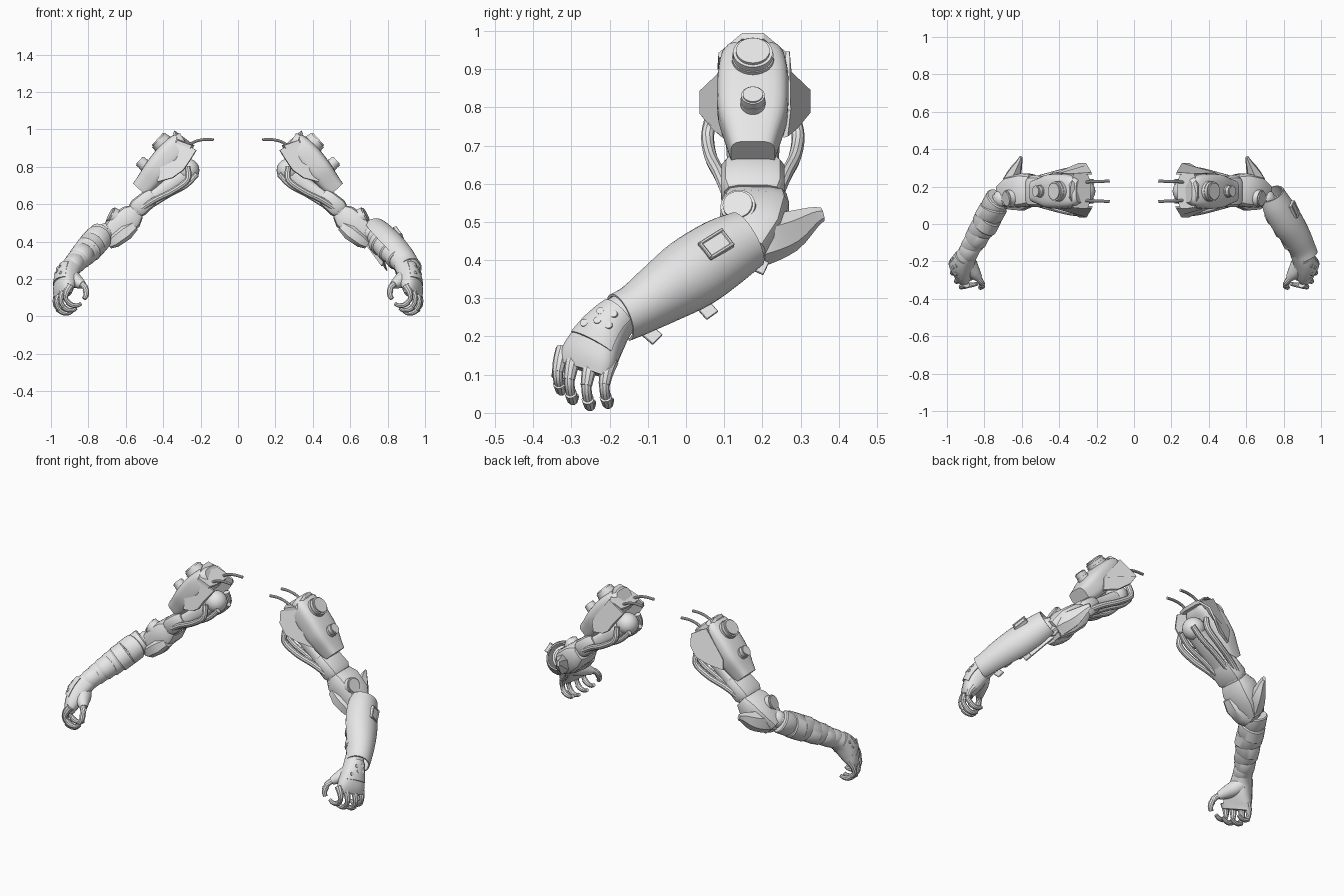
import bpy, bmesh, math
from mathutils import Vector, Matrix

old = bpy.data.objects.get("Cube")
if old:
    bpy.data.objects.remove(old, do_unlink=True)

GREY = (0.8, 0.8, 0.8, 1)
metal = bpy.data.materials.new("light_grey")
metal.use_nodes = True
metal.diffuse_color = GREY
metal.node_tree.nodes["Principled BSDF"].inputs["Base Color"].default_value = GREY


def add(name, bm, sides="LR", angle=35):
    """Emit a part for the left arm and, mirrored, for the right arm."""
    bmesh.ops.recalc_face_normals(bm, faces=bm.faces)
    for side in sides:
        me = bpy.data.meshes.new(name)
        bm.to_mesh(me)
        if side == "R":
            me.transform(Matrix.Scale(-1, 4, (1, 0, 0)))
            me.flip_normals()
        me.materials.append(metal)
        for p in me.polygons:
            p.use_smooth = True
        me.set_sharp_from_angle(angle=math.radians(angle))
        ob = bpy.data.objects.new(("left_" if side == "L" else "right_") + name, me)
        bpy.context.collection.objects.link(ob)
    bm.free()


def ring(n=20, power=2.0):
    out = []
    for i in range(n):
        c, s = math.cos(math.tau * (i + .5) / n), math.sin(math.tau * (i + .5) / n)
        out.append((math.copysign(abs(c) ** (2 / power), c), math.copysign(abs(s) ** (2 / power), s)))
    return out


def arc(degrees, wall=.1, n=22):
    half = math.radians(degrees) / 2
    turn = [math.pi / 2 - half + 2 * half * i / n for i in range(n + 1)]
    outer = [(math.cos(a), math.sin(a)) for a in turn]
    return outer + [(c * (1 - wall), s * (1 - wall)) for c, s in reversed(outer)]


def spline(rows, steps):
    """Catmull-Rom through rows of any length."""
    rows = [Vector(r) for r in rows]
    out = []
    for i in range(len(rows) - 1):
        a, b, c, d = rows[max(i - 1, 0)], rows[i], rows[i + 1], rows[min(i + 2, len(rows) - 1)]
        for k in range(steps):
            t = k / steps
            out.append(.5 * (2 * b + (c - a) * t + (2 * a - 5 * b + 4 * c - d) * t * t
                             + (3 * b - a - 3 * c + d) * t ** 3))
    return out + [rows[-1]]


def loft(name, rows, up=(0, 1, 0), prof=None, steps=5, sides="LR", axis=None, angle=35):
    """Sweep a profile along rows of x, y, z, half width, half height (along up)."""
    prof = prof or ring()
    rows = spline(rows, steps)
    bm = bmesh.new()
    loops = []
    for i, r in enumerate(rows):
        t = axis or rows[min(i + 1, len(rows) - 1)].to_3d() - rows[max(i - 1, 0)].to_3d()
        t = Vector(t[:3]).normalized()
        n = Vector(up)
        n = (n - t * n.dot(t)).normalized()
        w = t.cross(n)
        loops.append([bm.verts.new(Vector(r[:3]) + w * r[3] * c + n * r[4] * s) for c, s in prof])
    m = len(prof)
    for a, b in zip(loops, loops[1:]):
        for i in range(m):
            bm.faces.new((a[i], a[(i + 1) % m], b[(i + 1) % m], b[i]))
    bm.faces.new(loops[0])
    bm.faces.new(loops[-1])
    add(name, bm, sides, angle)


def tube(name, pts, r, end=None):
    k = len(pts) - 1
    radii = [r + ((end or r) - r) * i / k for i in range(k + 1)]
    loft(name, [(*p, q, q) for p, q in zip(pts, radii)], (0, 1, 0), ring(10), 6)


def frame(o, z, x):
    z = Vector(z).normalized()
    x = Vector(x)
    x = (x - z * x.dot(z)).normalized()
    m = Matrix((x, z.cross(x), z)).transposed().to_4x4()
    m.translation = o
    return m


def box(name, m, size, sides="LR"):
    bm = bmesh.new()
    bmesh.ops.create_cube(bm, size=1, matrix=m @ Matrix.Diagonal((*size, 1)))
    bmesh.ops.bevel(bm, geom=bm.edges[:], offset=min(size) * .25, segments=1, affect="EDGES")
    add(name, bm, sides, 20)


def disc(name, m, r, depth, top=.85):
    bm = bmesh.new()
    bmesh.ops.create_cone(bm, cap_ends=True, segments=28, radius1=r, radius2=r, depth=depth, matrix=m)
    if top < 1:
        rim = max(bm.faces, key=lambda f: (m.inverted() @ f.calc_center_median()).z)
        bmesh.ops.bevel(bm, geom=list(rim.edges), offset=r * (1 - top), segments=2, affect="EDGES")
    add(name, bm)


def ball(name, o, r):
    bm = bmesh.new()
    bmesh.ops.create_uvsphere(bm, u_segments=24, v_segments=14, radius=r, matrix=Matrix.Translation(o))
    add(name, bm)


def plate(name, pts, thick, sides="LR"):
    bm = bmesh.new()
    f = bm.faces.new([bm.verts.new(p) for p in pts])
    f.normal_update()
    shift = f.normal * thick
    new = bmesh.ops.extrude_face_region(bm, geom=[f], use_keep_orig=True)["geom"]
    bmesh.ops.translate(bm, vec=shift, verts=[v for v in new if isinstance(v, bmesh.types.BMVert)])
    add(name, bm, sides, 25)


# Shoulder frame: s runs down the arm, h points out of the armour
MID = .175
DOWN, OUT = Vector((.67, 0, -.74)), Vector((.74, 0, .67))


def sh(s, y, h):
    return Vector((.4, MID + y, .8)) + DOWN * s + OUT * h


# Shoulder armour: main shell, collar, side wings and caps
shell = [(-.18, .06, .005, .05), (-.15, .082, .012, .064), (-.09, .092, .018, .07), (-.02, .094, .018, .07),
         (.05, .09, .015, .066), (.12, .072, .01, .058), (.175, .058, .01, .05)]
loft("shoulder_shell", [(*sh(s, 0, h), b, a) for s, a, h, b in shell], prof=ring(24, 3.6), steps=3)
plate("shoulder_collar", [sh(s, y, h) for s, y, h in
                          ((-.168, -.028, .082), (-.168, .028, .082), (-.14, .09, .035), (-.17, .092, -.04),
                           (-.18, .05, -.05), (-.18, -.05, -.05), (-.17, -.092, -.04), (-.14, -.09, .035))], .018)
for k, word in ((-1, "front"), (1, "back")):
    wing = [(-.16, .085, .04), (.03, .088, .02), (.08, .08, -.03), (.01, .106, -.075),
            (-.06, .14, -.09), (-.13, .14, -.08), (-.185, .09, -.07)]
    plate(word + "_shoulder_wing", [sh(s, k * y, h) for s, y, h in wing], .012)
    # Hoses running from the armour into the upper arm
    tube(word + "_outer_hose", [(.27, MID + k * .10, .80), (.27, MID + k * .118, .73), (.35, MID + k * .11, .67),
                                (.45, MID + k * .085, .62), (.54, MID + k * .06, .56)], .017)
    tube(word + "_inner_hose", [(.22, MID + k * .05, .76), (.28, MID + k * .055, .70),
                                (.38, MID + k * .05, .645), (.5, MID + k * .04, .57)], .015)
    tube(word + "_shoulder_cable", [(.13, MID + k * .055, .945), (.19, MID + k * .052, .945),
                                    (.25, MID + k * .05, .925), (.33, MID + k * .04, .86)], .008)
for name, s, r, h in (("large", -.09, .052, .095), ("small", .06, .031, .09)):
    disc(name + "_cap_base", frame(sh(s, 0, h - .012), OUT, DOWN), r * 1.06, .03, top=1)
    disc(name + "_cap", frame(sh(s, 0, h + .008), OUT, DOWN), r, .04)
ball("shoulder_joint", sh(-.075, 0, -.11), .062)

# Upper arm with cuff
loft("upper_arm", [(.27, MID, .77, .04, .05), (.38, MID, .69, .04, .055), (.46, MID, .635, .04, .066),
                   (.53, MID, .575, .042, .075), (.59, MID, .51, .04, .07)], prof=ring(16, 3))
loft("upper_arm_cuff", [(.45, MID, .65, .04, .07), (.475, MID, .63, .05, .084), (.535, MID, .58, .054, .085),
                        (.55, MID, .565, .045, .075)], prof=ring(12, 4), steps=1)

# Elbow block, pivot disc and rear blade
loft("elbow_block", [(.54, .185, .56, .045, .08), (.575, .182, .53, .07, .09), (.645, .17, .47, .075, .085),
                     (.695, .15, .42, .055, .06)], prof=ring(12, 4), steps=1)
disc("elbow_pivot", frame((.655, .14, .53), (.85, -.15, .45), (0, 1, 0)), .046, .07)
loft("elbow_lower_guard", [(.555, .125, .485, .03, .035), (.60, .12, .45, .045, .05),
                           (.66, .125, .405, .04, .05), (.69, .13, .385, .025, .035)], prof=ring(8, 3), steps=1)
ball("elbow_joint", (.705, .135, .45), .05)
tube("elbow_link", [(.66, .14, .48), (.72, .13, .45), (.76, .09, .41)], .04)
loft("elbow_blade", [(.68, .13, .425, .05, .06), (.668, .2, .45, .052, .064), (.64, .27, .475, .04, .055),
                     (.614, .33, .51, .018, .03), (.604, .358, .52, .009, .018)],
     up=(0, 0, 1), prof=ring(6), steps=3, angle=25)

# Forearm core
ARM = [(.735, .125, .435), (.785, .02, .375), (.84, -.07, .32), (.888, -.155, .268)]
OUTER = Vector((.9, .15, .42))
along = (Vector(ARM[3]) - Vector(ARM[0])).normalized()
loft("forearm", [(*p, r, r) for p, r in zip(ARM, (.05, .062, .056, .046))], OUTER)


def on_path(path, t):
    i = min(int(t), len(path) - 2)
    return Vector(path[i]).lerp(Vector(path[i + 1]), t - i)


def band(name, t, width, r, tilt, sides):
    c, a = on_path(ARM, t * 3), along + Vector((tilt, 0, -tilt))
    rows = [(*(c + along * width * k), r * q, r * q)
            for k, q in ((-.5, .92), (-.42, 1), (.35, 1.01), (.5, .9))]
    loft(name, rows, OUTER, ring(24), 1, sides, a)


# Right forearm: overlapping wrapped bands; left forearm: plain straps
for i in range(7):
    band(f"wrap_{i + 1}", .06 + i * .143, .08, (.068, .074, .073, .068, .063, .058, .054)[i],
         .2 * (-1) ** i, "R")
for i in range(3):
    band(f"strap_{i + 1}", .22 + i * .25, .045, .07 - i * .005, .08, "L")

# Left forearm guard with buckle, inner plate and strap ends
guard = [(.73, .16, .455, .08, .074), (.758, .098, .42, .092, .086), (.81, .015, .365, .096, .09),
         (.862, -.065, .312, .082, .083), (.90, -.13, .27, .069, .072), (.92, -.172, .25, .066, .067)]
loft("forearm_guard", guard, OUTER, arc(235), 4, "L")
top = Vector((.783, .066, .405)) + OUTER * .083
box("buckle_plate", frame(top, OUTER, along), (.08, .05, .01), "L")
for k in (-1, 1):
    box("buckle_side", frame(top + OUTER.cross(along) * .024 * k, OUTER, along), (.08, .009, .02), "L")
    box("buckle_end", frame(top + along * .036 * k, OUTER, along), (.009, .05, .02), "L")
plate("forearm_inner_plate", [(.69, .165, .385), (.775, .045, .27), (.80, .02, .31), (.725, .13, .425)], .012, "L")
for i, (inner, tip) in enumerate((((.73, .14, .42), (.69, .2, .37)), ((.785, .02, .32), (.775, .065, .25)),
                                  ((.865, -.12, .24), (.845, -.08, .187)))):
    inner, tip = Vector(inner), Vector(tip)
    box(f"strap_end_{i + 1}", frame((inner + tip) / 2, OUTER, tip - inner),
        ((tip - inner).length, .04, .007), "L")

# Hand: palm turned inwards, back plate with studs, thumb
PALM = [(.882, -.145, .275, .046, .05), (.904, -.188, .24, .054, .054), (.92, -.224, .195, .068, .054),
        (.932, -.252, .15, .08, .043), (.938, -.268, .112, .078, .028)]
BACK = Vector((.87, -.48, .1)).normalized()
loft("palm", PALM, BACK, ring(20, 2.5))
pad = [on_path(PALM, t) for t in (.7, 1.2, 1.8, 2.5)]
loft("knuckle_pad", [(x, y, z, a * 1.06 + .004, b * 1.08 + .007) for x, y, z, a, b in pad], BACK, arc(110, .14), 4)
for i, (t, w) in enumerate(((1.05, .02), (1.25, -.016), (1.6, .028), (1.7, -.004), (1.95, -.034))):
    row = on_path(PALM, t)
    drop = (on_path(PALM, t + .3) - row).to_3d().normalized()
    normal = (BACK - drop * BACK.dot(drop)).normalized()
    height = (row[4] * 1.08 + .007) * math.sqrt(1 - (w / (row[3] * 1.06)) ** 2)
    spot = row.to_3d() + normal.cross(drop) * w + normal * (height - .002)
    disc(f"pad_stud_{i + 1}", frame(spot, normal, drop), .01, .01, top=1)
loft("thumb_base", [(.905, -.18, .225, .045, .045), (.882, -.222, .20, .044, .048),
                    (.855, -.26, .183, .034, .036), (.83, -.29, .168, .021, .021)])
tube("thumb_middle", [(.842, -.278, .178), (.818, -.31, .157), (.812, -.325, .13)], .018, .015)
tube("thumb_tip", [(.813, -.322, .14), (.812, -.334, .115), (.823, -.341, .094)], .018, .012)

# Fingers curled inwards, each with knuckle, middle joint and capped tip
for name, x, y, z, tip in (("index", .915, -.33, .135, .055), ("middle", .94, -.3, .12, .03),
                           ("ring", .962, -.255, .105, .014), ("little", .97, -.208, .105, .02)):
    bend = tip + (z - tip) * .5
    tube(name + "_knuckle", [(x - .018, y + .01, z + .03), (x, y, z), (x + .008, y - .006, bend + .012)], .022, .015)
    tube(name + "_middle", [(x + .008, y - .006, bend + .022), (x + .004, y - .005, bend - .004),
                            (x - .014, y, tip + .016)], .0135)
    tube(name + "_tip", [(x - .004, y - .002, tip + .022), (x - .028, y + .002, tip + .006),
                         (x - .056, y + .006, tip + .004), (x - .076, y + .01, tip + .014)], .0165, .01)
